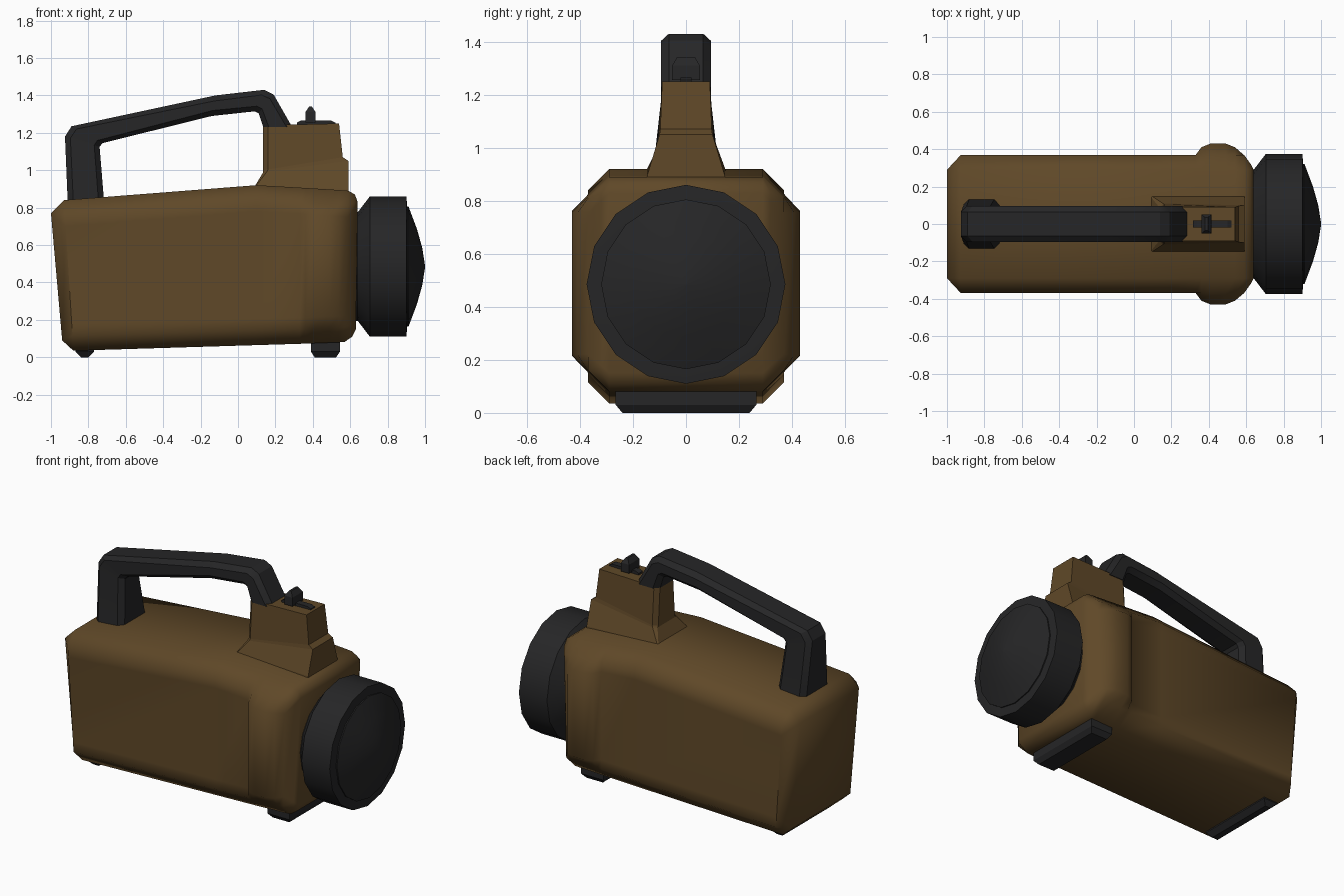
import bpy, bmesh, math

if "Cube" in bpy.data.objects:
    bpy.data.objects.remove(bpy.data.objects["Cube"])


def material(name, rgb):
    m = bpy.data.materials.new(name)
    m.diffuse_color = (*rgb, 1)
    m.use_nodes = True
    m.node_tree.nodes["Principled BSDF"].inputs["Base Color"].default_value = m.diffuse_color
    return m


BROWN = material("brown_casing", (0.115, 0.065, 0.021))
BLACK = material("black_rubber", (0.019, 0.019, 0.020))


def loft(name, rings, mat, angle=None):
    """Skin a list of equal-length vertex rings and cap both ends."""
    bm = bmesh.new()
    vs = [[bm.verts.new(p) for p in r] for r in rings]
    n = len(rings[0])
    for a, b in zip(vs, vs[1:]):
        for i in range(n):
            j = (i + 1) % n
            bm.faces.new((a[i], a[j], b[j], b[i]))
    bm.faces.new(vs[0])
    bm.faces.new(vs[-1])
    bmesh.ops.remove_doubles(bm, verts=bm.verts, dist=1e-4)
    bmesh.ops.recalc_face_normals(bm, faces=bm.faces)
    me = bpy.data.meshes.new(name)
    bm.to_mesh(me)
    bm.free()
    me.materials.append(mat)
    ob = bpy.data.objects.new(name, me)
    bpy.context.collection.objects.link(ob)
    if angle:
        bpy.ops.object.select_all(action='DESELECT')
        ob.select_set(True)
        bpy.context.view_layer.objects.active = ob
        bpy.ops.object.shade_smooth_by_angle(angle=math.radians(angle))
    return ob


def mirrored(half):
    """Close a ring given its +y half."""
    return half + [(x, -y, z) for x, y, z in reversed(half)]


# Body: chamfered cross-sections along x, slanted back, bulge near the front
def body_ring(xt, zt, xb, zb, w, c=0.08):
    e = 0.29
    side = min(w, e + c)
    pts = [(e, zt), (side, zt - c), (w, zt - c * 1.75),
           (w, zb + c * 1.75), (side, zb + c), (e, zb)]
    return mirrored([(xb + (xt - xb) * (z - zb) / (zt - zb), y, z) for y, z in pts])


body = [(-1, 0.77, -0.94, 0.09, 0.29, 0), (-0.93, 0.84, -0.88, 0.035, 0.37),
        (0.1, 0.92, 0.1, 0.065, 0.37), (0.33, 0.907, 0.33, 0.072, 0.37),
        (0.36, 0.905, 0.36, 0.073, 0.41), (0.41, 0.902, 0.41, 0.075, 0.43),
        (0.49, 0.897, 0.49, 0.078, 0.43), (0.54, 0.894, 0.54, 0.08, 0.41),
        (0.59, 0.89, 0.57, 0.082, 0.37), (0.625, 0.87, 0.61, 0.11, 0.32, 0.04),
        (0.64, 0.83, 0.63, 0.15, 0.29, 0)]
loft("body", [body_ring(*s) for s in body], BROWN, 50)


# Lamp head: 16-sided turned profile about x, with a shallow domed lens
def turned(name, profile, mat, angle, n=16, zc=0.485):
    loft(name, [[(x, r * math.sin(2 * math.pi * i / n), zc + r * math.cos(2 * math.pi * i / n))
                 for i in range(n)] for x, r in profile], mat, angle)


turned("lamp_head", [(0.62, 0.29), (0.64, 0.29), (0.705, 0.375), (0.9, 0.375), (0.905, 0.32)],
       BLACK, 35)
turned("lens", [(0.9, 0.32), (0.912, 0.32), (0.957, 0.2), (0.985, 0.1), (1.0, 0.005)], BLACK, 35)


# Switch tower: flared skirt, then a narrow block with chamfered back corners
def tower_ring(xa, za, xb, zb, ya, yb, c):
    zc = za + (zb - za) * c / (xb - xa)
    return mirrored([(xa, ya - c, za), (xa + c, ya, zc), (xb, yb, zb)])


loft("switch_tower", [tower_ring(0.085, 0.88, 0.59, 0.86, 0.155, 0.155, 0.005),
                      tower_ring(0.09, 0.915, 0.59, 0.9, 0.15, 0.145, 0.005),
                      tower_ring(0.135, 0.99, 0.59, 1.05, 0.11, 0.1, 0.02),
                      tower_ring(0.135, 1.0, 0.56, 1.07, 0.107, 0.097, 0.025),
                      tower_ring(0.135, 1.24, 0.54, 1.25, 0.09, 0.09, 0.025)], BROWN)


# Handle: octagonal section swept between outer and inner path points
def handle_ring(outer, inner, w, c=0.03):
    (ox, oz), (ix, iz) = outer, inner
    t = c / math.hypot(ox - ix, oz - iz)
    return mirrored([(ox + (ix - ox) * f, y, oz + (iz - oz) * f)
                     for f, y in ((0, w - c), (t, w), (1 - t, w), (1, w - c))])


handle = [((-0.91, 0.82), (-0.715, 0.82), 0.135), ((-0.925, 1.18), (-0.74, 1.125), 0.095),
          ((-0.89, 1.235), (-0.725, 1.145), 0.095), ((-0.12, 1.4), (-0.14, 1.29), 0.095),
          ((0.14, 1.43), (0.09, 1.315), 0.095), ((0.19, 1.405), (0.11, 1.305), 0.095),
          ((0.29, 1.23), (0.135, 1.23), 0.095)]
loft("handle", [handle_ring(*s) for s in handle], BLACK, 25)


# Boxes with different rectangles at each height: (x0, x1, half_y, z)
def stack(name, levels, mat):
    loft(name, [mirrored([(a, y, z), (b, y, z)]) for a, b, y, z in levels], mat)


# Slide switch
stack("switch_plate", [(0.315, 0.52, 0.02, 1.23), (0.315, 0.52, 0.02, 1.255),
                       (0.335, 0.5, 0.02, 1.265)], BLACK)
stack("switch_knob", [(0.36, 0.415, 0.052, 1.255), (0.36, 0.415, 0.052, 1.31),
                      (0.38, 0.395, 0.035, 1.34)], BLACK)

# Feet
stack("front_foot", [(0.41, 0.525, 0.24, 0), (0.39, 0.545, 0.265, 0.03),
                     (0.39, 0.545, 0.265, 0.1)], BLACK)
stack("back_foot", [(-0.84, -0.8, 0.24, 0), (-0.87, -0.77, 0.265, 0.03),
                    (-0.87, -0.77, 0.265, 0.06)], BLACK)
